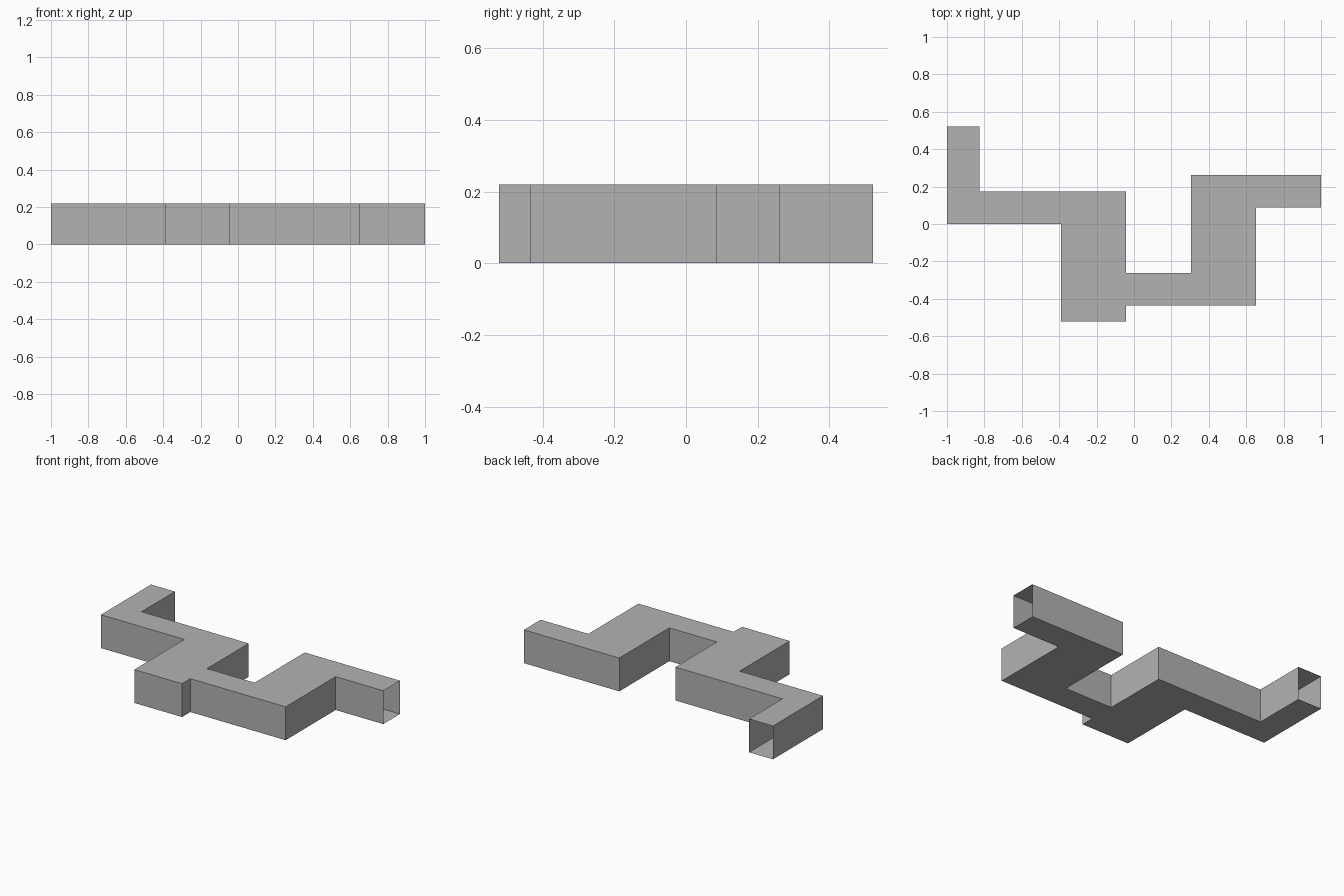
import bpy, bmesh
from mathutils import Vector

cube = bpy.data.objects.get("Cube")
if cube:
    bpy.data.objects.remove(cube, do_unlink=True)

UNIT = 2 / 11.5          # one floor module
SEAM = 0.16              # top of the lower wall panels
HEIGHT = 0.22

grey = bpy.data.materials.new("plain grey")
grey.use_nodes = True
grey.diffuse_color = (0.45, 0.45, 0.45, 1)
grey.node_tree.nodes["Principled BSDF"].inputs["Base Color"].default_value = (0.45, 0.45, 0.45, 1)

# Corridor outline in modules, counter-clockwise from the left corner
PLAN = [(0, 0), (3.5, 0), (3.5, -3), (5.5, -3), (5.5, -2.5), (9.5, -2.5),
        (9.5, 0.5), (11.5, 0.5), (11.5, 1.5), (7.5, 1.5), (7.5, -1.5),
        (5.5, -1.5), (5.5, 1), (1, 1), (1, 3), (0, 3)]
OPEN_EDGES = {7, 14}     # the two corridor mouths
outline = [Vector((x * UNIT - 1, y * UNIT, 0)) for x, y in PLAN]


def make_object(name, polygons):
    bm = bmesh.new()
    for points in polygons:
        bm.faces.new([bm.verts.new(p) for p in points])
    bmesh.ops.remove_doubles(bm, verts=bm.verts, dist=0.0001)
    mesh = bpy.data.meshes.new(name)
    bm.to_mesh(mesh)
    bm.free()
    mesh.materials.append(grey)
    obj = bpy.data.objects.new(name, mesh)
    bpy.context.collection.objects.link(obj)
    return obj


def wall_band(z0, z1):
    """Upright panels, one module wide, along every closed edge."""
    panels = []
    low, high = Vector((0, 0, z0)), Vector((0, 0, z1))
    for i, a in enumerate(outline):
        if i in OPEN_EDGES:
            continue
        b = outline[(i + 1) % len(outline)]
        length = (b - a).length
        step = (b - a).normalized() * UNIT
        count = int(length / UNIT + 0.01)
        stops = [a + step * k for k in range(count + 1)]
        if (b - stops[-1]).length > 0.001:
            stops.append(b)
        for p, q in zip(stops, stops[1:]):
            panels.append([p + low, q + low, q + high, p + high])
    return panels


# Floor and ceiling slabs
make_object("floor", [list(reversed(outline))])
make_object("ceiling", [[p + Vector((0, 0, HEIGHT)) for p in outline]])

# Walls, split by the horizontal seam
make_object("lower_wall_panels", wall_band(0, SEAM))
make_object("upper_wall_panels", wall_band(SEAM, HEIGHT))
